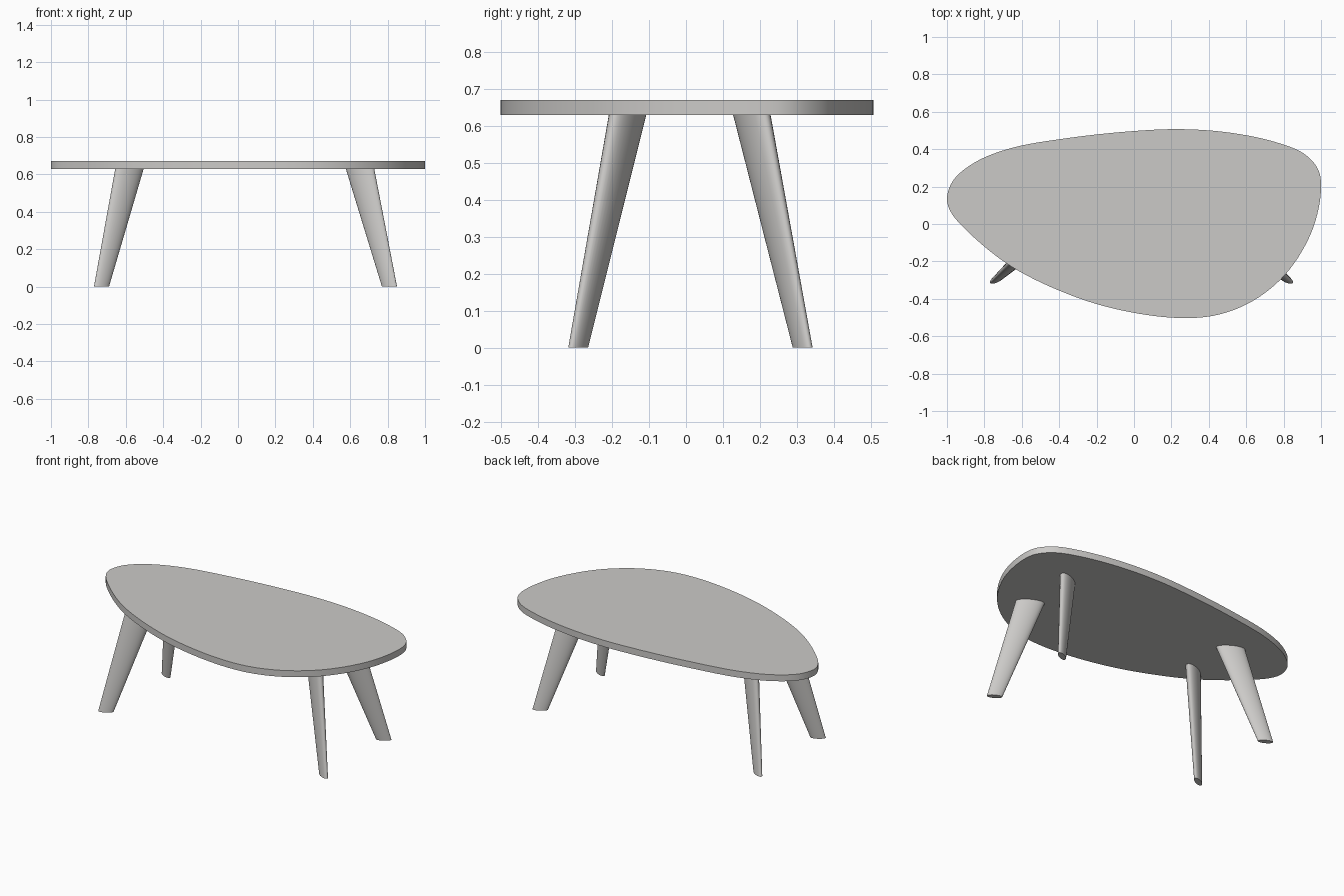
import bpy, bmesh, math
from mathutils import Vector

if "Cube" in bpy.data.objects:
    bpy.data.objects.remove(bpy.data.objects["Cube"])

def material(name, rgb):
    m = bpy.data.materials.new(name)
    m.diffuse_color = (*rgb, 1)
    m.use_nodes = True
    m.node_tree.nodes["Principled BSDF"].inputs["Base Color"].default_value = m.diffuse_color
    return m

GREY = material("warm grey", (0.60, 0.59, 0.575))

def finish(bm, name):
    bmesh.ops.recalc_face_normals(bm, faces=bm.faces)
    me = bpy.data.meshes.new(name)
    bm.to_mesh(me)
    bm.free()
    me.materials.append(GREY)
    ob = bpy.data.objects.new(name, me)
    bpy.context.collection.objects.link(ob)
    bpy.context.view_layer.objects.active = ob
    ob.select_set(True)
    bpy.ops.object.shade_smooth_by_angle(angle=math.radians(35))
    ob.select_set(False)

def loft(name, rings):
    bm = bmesh.new()
    loops = [[bm.verts.new(p) for p in r] for r in rings]
    n = len(loops[0])
    for a, b in zip(loops, loops[1:]):
        for i in range(n):
            bm.faces.new((a[i], a[(i + 1) % n], b[(i + 1) % n], b[i]))
    bm.faces.new(loops[0])
    bm.faces.new(loops[-1])
    finish(bm, name)

def closed_spline(pts, steps=8):
    # centripetal Catmull-Rom through the outline points
    out, n = [], len(pts)
    for i in range(n):
        p = [Vector(pts[(i + k) % n]) for k in (-1, 0, 1, 2)]
        t = [0.0]
        for a, b in zip(p, p[1:]):
            t.append(t[-1] + (b - a).length ** 0.5)
        for s in range(steps):
            u = t[1] + (t[2] - t[1]) * s / steps
            mix = lambda a, b, i, j: a * ((t[j] - u) / (t[j] - t[i])) + b * ((u - t[i]) / (t[j] - t[i]))
            a1, a2, a3 = (mix(p[k], p[k + 1], k, k + 1) for k in range(3))
            out.append(mix(mix(a1, a2, 0, 2), mix(a2, a3, 1, 3), 1, 2))
    return out

# table top: rounded asymmetric slab
OUTLINE = [(-1, .14), (-.965, .235), (-.85, .33), (-.66, .405), (-.35, .46), (0, .497), (.25, .507),
           (.5, .49), (.75, .44), (.91, .375), (.985, .29), (1, .19), (.965, .0), (.88, -.175),
           (.77, -.31), (.62, -.42), (.45, -.485), (.27, -.503), (0, -.475), (-.3, -.395),
           (-.66, -.225), (-.92, -.01), (-.985, .075)]
edge = closed_spline(OUTLINE)
loft("table_top", [[(p.x, p.y, z) for p in edge] for z in (.63, .671)])

# legs: splayed, tapered, flattened ovals
def ellipse(cx, cy, z, a, b, turn):
    ring = []
    for i in range(32):
        t = math.tau * i / 32
        u, v = a * math.cos(t), b * math.sin(t)
        ring.append((cx + u * math.cos(turn) - v * math.sin(turn),
                     cy + u * math.sin(turn) + v * math.cos(turn), z))
    return ring

for sx, side in ((-1, "left"), (1, "right")):
    for sy, end in ((-1, "front"), (1, "back")):
        turn = math.radians(29) * sx * sy
        loft(f"{end}_{side}_leg", [
            ellipse(.04 + sx * .77, .012 + sy * .304, 0, .045, .018, turn),
            ellipse(.036 + sx * .616, .01 + sy * .168, .632, .085, .034, turn)])
